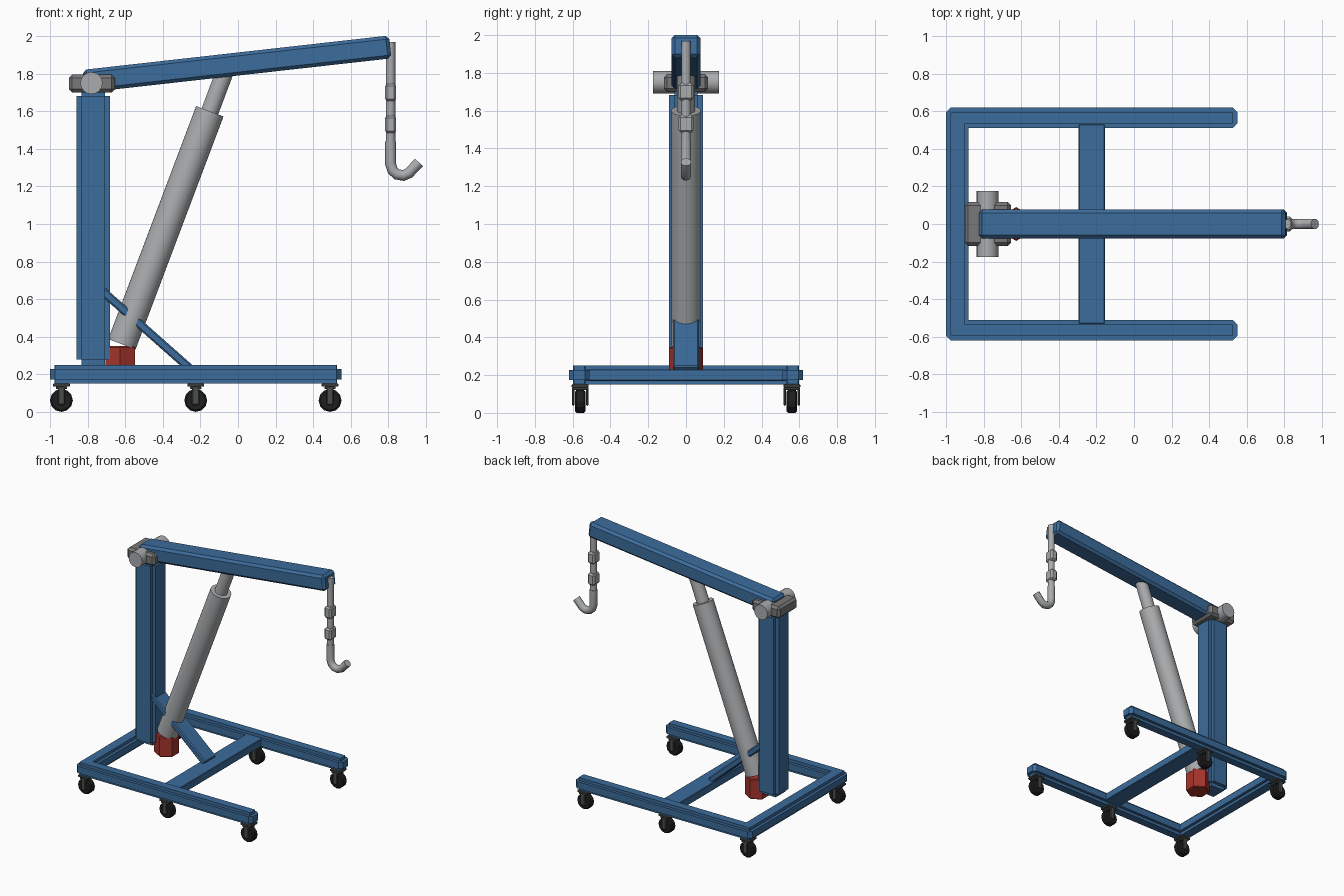
import bpy, bmesh
from math import radians
from mathutils import Vector, Matrix

cube = bpy.data.objects.get("Cube")
if cube:
    bpy.data.objects.remove(cube, do_unlink=True)


def material(name, r, g, b):
    m = bpy.data.materials.new(name)
    m.use_nodes = True
    m.diffuse_color = (r, g, b, 1)
    m.node_tree.nodes["Principled BSDF"].inputs["Base Color"].default_value = (r, g, b, 1)
    return m


BLUE = material("blue paint", 0.045, 0.15, 0.33)
RED = material("red paint", 0.38, 0.035, 0.025)
STEEL = material("light steel", 0.40, 0.41, 0.42)
IRON = material("grey iron", 0.19, 0.19, 0.19)
FORK = material("dark fork metal", 0.07, 0.075, 0.075)
RUBBER = material("black rubber", 0.013, 0.013, 0.013)


def finish(name, bm, mat, smooth=False):
    bmesh.ops.recalc_face_normals(bm, faces=bm.faces)
    me = bpy.data.meshes.new(name)
    bm.to_mesh(me)
    bm.free()
    me.materials.append(mat)
    if smooth:
        for p in me.polygons:
            p.use_smooth = True
        me.set_sharp_from_angle(angle=radians(35))
    ob = bpy.data.objects.new(name, me)
    bpy.context.scene.collection.objects.link(ob)
    return ob


def add_box(bm, centre, size):
    mat = Matrix.Translation(centre) @ Matrix.Diagonal((*size, 1))
    bmesh.ops.create_cube(bm, size=1, matrix=mat)


def box(name, centre, size, mat, bevel=0, tilt=0):
    """Bevelled box, tilted about its own y axis."""
    bm = bmesh.new()
    add_box(bm, (0, 0, 0), size)
    if bevel:
        bmesh.ops.bevel(bm, geom=bm.edges[:], offset=bevel, segments=1,
                        profile=0.5, affect='EDGES')
    ob = finish(name, bm, mat)
    ob.location = centre
    ob.rotation_euler.y = radians(tilt)
    return ob


def notched_box(name, centre, size, notch, mat):
    """Box whose edges are all cut by a square step."""
    bm = bmesh.new()
    for axis in range(3):
        add_box(bm, centre, [s if i == axis else s - 2 * notch for i, s in enumerate(size)])
    return finish(name, bm, mat)


def rod(name, start, end, radius, mat, sides=24, bevel=0):
    a, b = Vector(start), Vector(end)
    d = b - a
    turn = Vector((0, 0, 1)).rotation_difference(d).to_matrix().to_4x4()
    bm = bmesh.new()
    bmesh.ops.create_cone(bm, cap_ends=True, segments=sides, radius1=radius, radius2=radius,
                          depth=d.length, matrix=Matrix.Translation((a + b) / 2) @ turn)
    if bevel:
        rims = [e for e in bm.edges if any(len(f.verts) == sides for f in e.link_faces)]
        bmesh.ops.bevel(bm, geom=rims, offset=bevel, segments=1, profile=0.5, affect='EDGES')
    return finish(name, bm, mat, smooth=sides > 12)


# Base frame: a U outline in two layers, giving stepped edges
def u_layer(bm, inset, chamfer, z0, z1):
    back, inner, end = -1 + inset, -0.88 - inset, 0.55 - inset
    yo, yi, c = 0.62 - inset, 0.51 + inset, chamfer
    half = [(inner, yi), (end - c, yi), (end, yi + c), (end, yo - c),
            (end - c, yo), (back + c, yo), (back, yo - c)]
    outline = half + [(x, -y) for x, y in reversed(half)]
    face = bm.faces.new([bm.verts.new((x, y, z0)) for x, y in outline])
    top = bmesh.ops.extrude_face_region(bm, geom=[face])["geom"]
    bmesh.ops.translate(bm, vec=(0, 0, z1 - z0),
                        verts=[v for v in top if isinstance(v, bmesh.types.BMVert)])


bm = bmesh.new()
u_layer(bm, 0, 0.025, 0.173, 0.227)
u_layer(bm, 0.023, 0.004, 0.15, 0.25)
finish("base_frame", bm, BLUE)
box("cross_beam", (-0.225, 0, 0.2), (0.14, 1.06, 0.06), BLUE, 0.004)

# Mast, strut and boom
notched_box("mast", (-0.77, 0, 0.98), (0.18, 0.18, 1.46), 0.028, BLUE)
box("strut", (-0.50, 0, 0.447), (0.66, 0.14, 0.045), BLUE, 0.008, 41.5)
box("boom", (-0.005, 0, 1.851), (1.64, 0.154, 0.122), BLUE, 0.018, -6.4)

# Pivot at the mast head
box("pivot_bracket", (-0.778, 0, 1.747), (0.245, 0.235, 0.095), IRON, 0.018)
rod("pivot_pin", (-0.78, -0.175, 1.75), (-0.78, 0.175, 1.75), 0.059, STEEL, 16)

# Hydraulic ram
rod("ram_foot", (-0.627, 0, 0.19), (-0.627, 0, 0.35), 0.09, RED, 6, 0.006)
rod("ram_cylinder", (-0.618, 0, 0.36), (-0.15, 0, 1.6), 0.078, STEEL, 32)
rod("ram_piston", (-0.157, 0, 1.58), (-0.055, 0, 1.85), 0.047, STEEL)

# Hook hanging from the boom tip
HX = 0.812
rod("hanger_rod", (HX, 0, 1.42), (HX, 0, 1.97), 0.025, STEEL, 16)
for name, z in (("upper", 1.7), ("lower", 1.53)):
    box(name + "_link", (HX, 0, z), (0.06, 0.08, 0.092), STEEL, 0.012)
curve = bpy.data.curves.new("hook", 'CURVE')
curve.dimensions = '3D'
curve.bevel_depth = 0.029
curve.bevel_resolution = 3
curve.use_fill_caps = True
path = [(HX, 1.44), (HX, 1.32), (0.823, 1.285), (0.847, 1.264), (0.88, 1.258),
        (0.91, 1.271), (0.963, 1.328)]
spline = curve.splines.new('POLY')
spline.points.add(len(path) - 1)
for p, (x, z) in zip(spline.points, path):
    p.co = (x, 0, z, 1)
    spline.use_smooth = True
curve.materials.append(STEEL)
bpy.context.scene.collection.objects.link(bpy.data.objects.new("hook", curve))

# Six casters under the side rails
for row, x in (("back", -0.94), ("middle", -0.225), ("front", 0.49)):
    for side, y in (("left", 0.56), ("right", -0.56)):
        tag = f"_{row}_{side}"
        rod("wheel" + tag, (x, y - 0.028, 0.061), (x, y + 0.028, 0.061), 0.061, RUBBER, 12, 0.009)
        box("caster_plate" + tag, (x, y, 0.143), (0.09, 0.09, 0.018), FORK, 0.004)
        box("caster_crown" + tag, (x, y, 0.128), (0.06, 0.086, 0.014), FORK, 0.003)
        for s in (-1, 1):
            box(f"fork_{'inner' if s * y < 0 else 'outer'}" + tag,
                (x, y + s * 0.037, 0.085), (0.038, 0.012, 0.095), FORK, 0.005)
